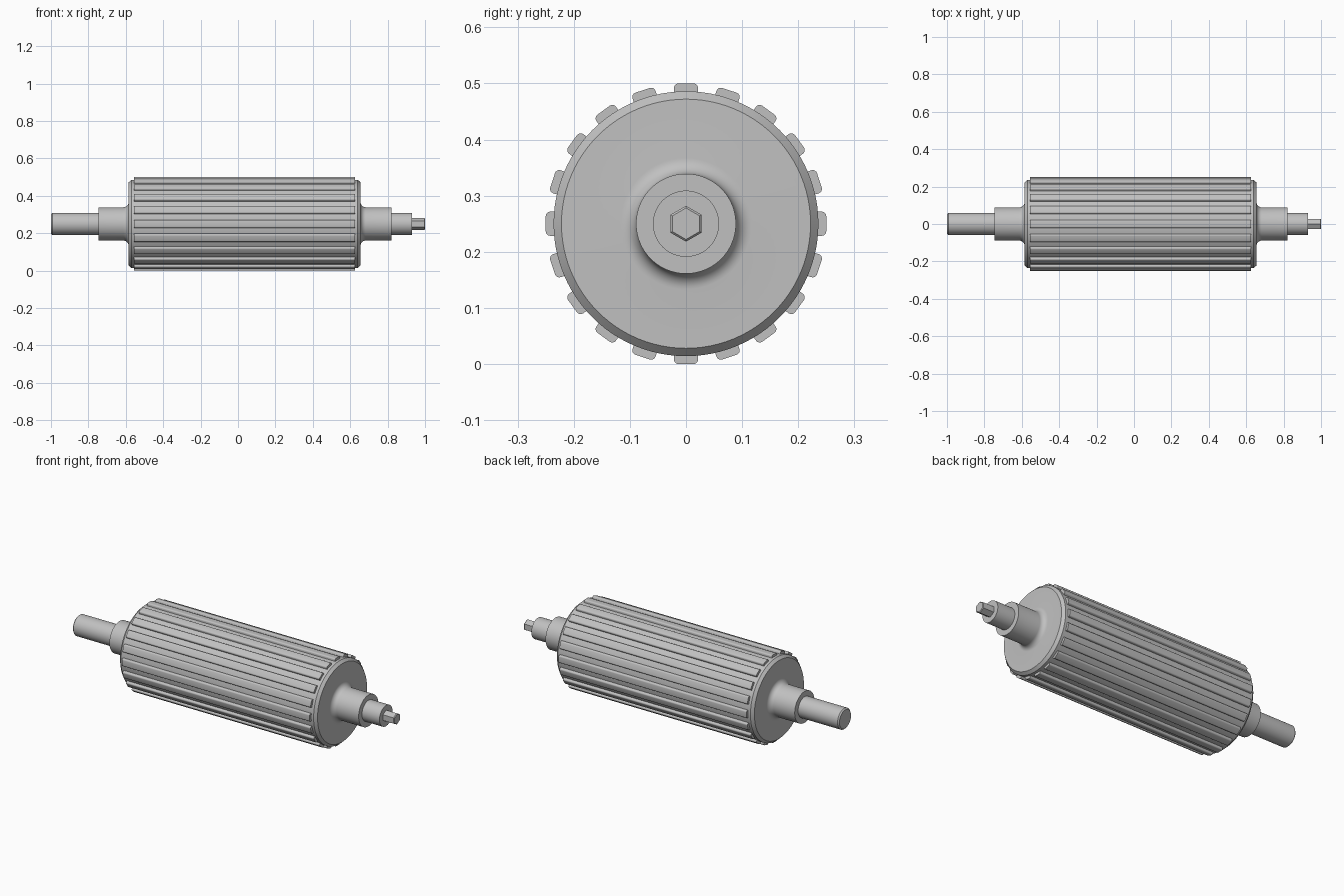
import bpy, bmesh
from math import pi, sin, cos, radians
from mathutils import Matrix, Vector

cube = bpy.data.objects.get("Cube")
if cube:
    bpy.data.objects.remove(cube)

AXIS_Z = 0.25
RIBS = 20

steel = bpy.data.materials.new("grey steel")
steel.use_nodes = True
colour = (0.53, 0.53, 0.53, 1)
steel.diffuse_color = colour
steel.node_tree.nodes["Principled BSDF"].inputs["Base Color"].default_value = colour


def finish(name, bm):
    """Turn a bmesh into a named, shaded object on the roller axis."""
    bmesh.ops.remove_doubles(bm, verts=bm.verts, dist=1e-5)
    bmesh.ops.recalc_face_normals(bm, faces=bm.faces)
    mesh = bpy.data.meshes.new(name)
    bm.to_mesh(mesh)
    bm.free()
    mesh.materials.append(steel)
    obj = bpy.data.objects.new(name, mesh)
    obj.location.z = AXIS_Z
    bpy.context.collection.objects.link(obj)
    bpy.ops.object.select_all(action="DESELECT")
    obj.select_set(True)
    bpy.context.view_layer.objects.active = obj
    bpy.ops.object.shade_smooth_by_angle(angle=radians(30))
    return obj


def lathe(name, profile, steps=96):
    """Revolve (x, radius) points around the x axis."""
    bm = bmesh.new()
    verts = [bm.verts.new((x, 0, r)) for x, r in profile]
    edges = [bm.edges.new(pair) for pair in zip(verts, verts[1:])]
    bmesh.ops.spin(bm, geom=verts + edges, cent=(0, 0, 0), axis=(1, 0, 0),
                   angle=2 * pi, steps=steps)
    return finish(name, bm)


def fillet(face_x, side, hub_r=0.089, size=0.028, steps=8):
    """Concave arc from the drum face (first) to the hub surface (last)."""
    return [(face_x + side * size * (1 - cos(a)), hub_r + size * (1 - sin(a)))
            for a in (i / steps * pi / 2 for i in range(steps + 1))]


# Drum with chamfered rims, hubs and stepped shaft ends
left_half = [(-1, 0), (-1, 0.052), (-0.993, 0.059), (-0.745, 0.059),
             (-0.745, 0.089)]
left_half += fillet(-0.585, -1)[::-1] + [(-0.585, 0.222), (-0.57, 0.236)]
right_half = [(0.64, 0.236), (0.655, 0.222)] + fillet(0.655, 1)
right_half += [(0.82, 0.089), (0.82, 0.059), (0.93, 0.059), (0.93, 0)]
lathe("drum_and_shaft", left_half + right_half)

# Hexagonal drive tip with a small chamfer
bm = bmesh.new()
rings = []
for x, r in ((0.925, 0.032), (0.996, 0.032), (1.0, 0.028)):
    rings.append([bm.verts.new((x, r * sin(i * pi / 3), r * cos(i * pi / 3)))
                  for i in range(6)])
for a, b in zip(rings, rings[1:]):
    for i in range(6):
        j = (i + 1) % 6
        bm.faces.new((a[i], a[j], b[j], b[i]))
bm.faces.new(rings[0])
bm.faces.new(rings[-1])
finish("hex_drive_tip", bm)

# Raised ribs: a rounded section swept along the drum, repeated around it
corner = 0.008
section = [(-0.0215, 0.228)]
for side in (-1, 1):
    arc = [(side * (0.0135 + corner * cos(a)), 0.242 + corner * sin(a))
           for a in (i * pi / 8 for i in range(5))]
    section += arc if side < 0 else arc[::-1]
section.append((0.0215, 0.228))

bm = bmesh.new()
for n in range(RIBS):
    turn = Matrix.Rotation(2 * pi * n / RIBS, 3, "X")
    ends = [[bm.verts.new(turn @ Vector((x, y, z))) for y, z in section]
            for x in (-0.555, 0.625)]
    count = len(section)
    for i in range(count):
        j = (i + 1) % count
        bm.faces.new((ends[0][i], ends[0][j], ends[1][j], ends[1][i]))
    for end in ends:
        bm.faces.new(end)
finish("ribs", bm)
